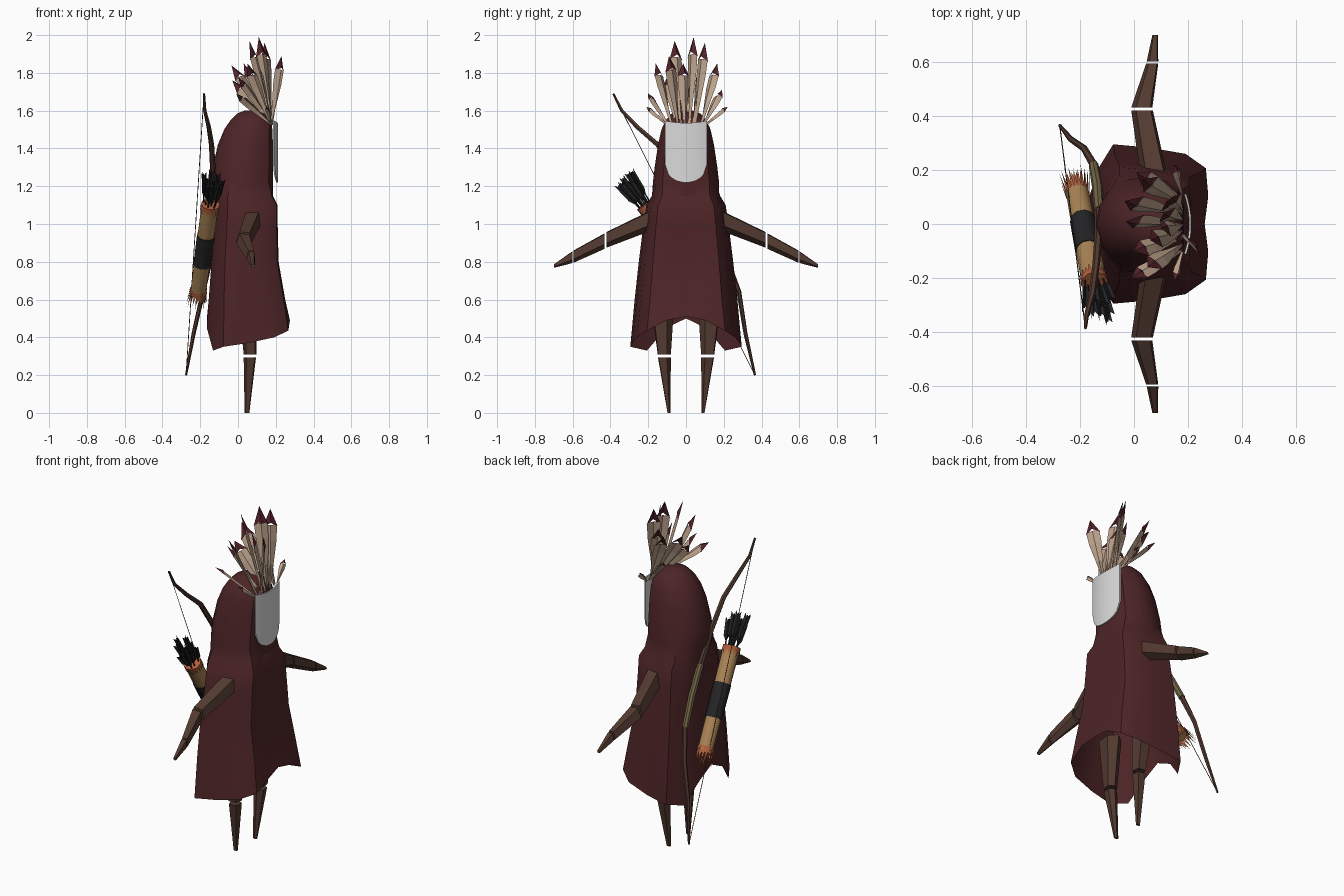
import bpy, bmesh, math, random
from mathutils import Vector

random.seed(4)
cube = bpy.data.objects.get("Cube")
if cube:
    bpy.data.objects.remove(cube, do_unlink=True)


def material(name, r, g, b):
    m = bpy.data.materials.new(name)
    m.use_nodes = True
    m.diffuse_color = (r, g, b, 1)
    bsdf = m.node_tree.nodes["Principled BSDF"]
    bsdf.inputs["Base Color"].default_value = (r, g, b, 1)
    bsdf.inputs["Roughness"].default_value = 0.9
    return m


CLOTH = material("dark red cloth", 0.075, 0.018, 0.02)
BROWN = material("dark brown wood", 0.085, 0.042, 0.03)
WHITE = material("pale mask", 0.7, 0.7, 0.7)
FEATHER = material("beige feather", 0.5, 0.36, 0.26)
TIP = material("dark red feather tip", 0.085, 0.016, 0.022)
TAN = material("tan leather", 0.4, 0.23, 0.09)
BLACK = material("black", 0.018, 0.018, 0.02)
ORANGE = material("orange fringe", 0.42, 0.11, 0.045)
OLIVE = material("olive grip", 0.17, 0.13, 0.06)


def build(name, verts, faces, mats, rule=None, smooth=None):
    me = bpy.data.meshes.new(name)
    me.from_pydata([tuple(v) for v in verts], [], faces)
    bm = bmesh.new()
    bm.from_mesh(me)
    bmesh.ops.recalc_face_normals(bm, faces=bm.faces)
    bm.to_mesh(me)
    bm.free()
    for m in mats:
        me.materials.append(m)
    if rule:
        for p in me.polygons:
            p.material_index = rule(p)
    ob = bpy.data.objects.new(name, me)
    bpy.context.scene.collection.objects.link(ob)
    if smooth:
        bpy.ops.object.select_all(action='DESELECT')
        ob.select_set(True)
        bpy.context.view_layer.objects.active = ob
        bpy.ops.object.shade_smooth_by_angle(angle=math.radians(smooth))
    return ob


def loft(name, rings, mat, start=True, end=True, smooth=None):
    """Skin a row of closed rings, optionally capping the ends."""
    n = len(rings[0])
    verts = [v for r in rings for v in r]
    faces = [(i * n + j, i * n + (j + 1) % n, (i + 1) * n + (j + 1) % n, (i + 1) * n + j)
             for i in range(len(rings) - 1) for j in range(n)]
    if start:
        faces.append(tuple(range(n)))
    if end:
        faces.append(tuple(range(len(verts) - n, len(verts))))
    return build(name, verts, faces, [mat], smooth=smooth)


def circle(c, d, r, n):
    q = Vector(d).to_track_quat('Z', 'Y')
    return [Vector(c) + q @ Vector((r * math.cos(a), r * math.sin(a), 0))
            for a in (2 * math.pi * i / n for i in range(n))]


def tube(name, pts, radii, n, mat, smooth=None):
    pts = [Vector(p) for p in pts]
    rings = []
    for i, p in enumerate(pts):
        d = pts[min(i + 1, len(pts) - 1)] - pts[max(i - 1, 0)]
        rings.append(circle(p, d, radii[i], n))
    return loft(name, rings, mat, smooth=smooth)


# Hooded cloak: half footprints from front centre to back centre, then mirrored
ROBE = [(.94, 0), (1, .35), (.96, .7), (.62, .88), (0, .96), (-.6, 1), (-.85, .7), (-1, .35), (-1, 0)]
HOOD = [(min(1, 1.2 * math.cos(a)), math.sin(a)) for a in (math.pi * i / 8 for i in range(9))]
HEM = [.51, .49, .435, .4, .37, .35, .33, .45, .5]


def cloak_ring(z, back, front, half, plan):
    side = [Vector(((back + front) / 2 + u * (front - back) / 2, v * half,
                    z if z else HEM[i])) for i, (u, v) in enumerate(plan)]
    return side + [Vector((p.x, -p.y, p.z)) for p in side[-2:0:-1]]


rows = [(0, -.165, .275, .295), (.6, -.155, .25, .272), (.8, -.14, .215, .25), (1.0, -.125, .21, .225),
        (1.1, -.12, .21, .21), (1.15, -.115, .185, .18)]
dome = [(1.22, -.112, .185, .175), (1.3, -.105, .185, .166), (1.42, -.08, .185, .148), (1.5, -.05, .182, .13),
        (1.55, -.02, .175, .108), (1.585, .01, .15, .075), (1.602, .045, .11, .035)]
loft("hooded_cloak", [cloak_ring(*r, ROBE) for r in rows] + [cloak_ring(*r, HOOD) for r in dome],
     CLOTH, start=False, smooth=28)

# Face mask: a gently bowed plate with a rounded chin
mask_verts, cols = [], 12
for thick in (0, .008):
    for i in range(cols + 1):
        y = -.112 + .224 * i / cols
        x = .212 - 1.5 * y * y - thick
        k = abs(y) / .112
        mask_verts += [(x, y, 1.535 + .012 * k * k), (x, y, 1.32 - .1 * math.sqrt(max(0, 1 - k ** 2.2)))]
s = 2 * (cols + 1)
mask_faces = []
for i in range(0, 2 * cols, 2):
    mask_faces += [(i, i + 1, i + 3, i + 2), (s + i, s + i + 2, s + i + 3, s + i + 1),
                   (i, i + 2, s + i + 2, s + i), (i + 1, s + i + 1, s + i + 3, i + 3)]
mask_faces += [(0, s, s + 1, 1), (s - 2, s - 1, 2 * s - 1, 2 * s - 2)]
build("face_mask", mask_verts, mask_faces, [WHITE], smooth=30)

# Arms: tapered five-sided segments with small gaps between them
SECTION = [(-1, -.3), (-.55, 1), (.8, .9), (1, -.4), (.1, -1)]


def arm_ring(side, y, x0, x1, z0, z1):
    return [Vector(((x0 + x1) / 2 + u * (x1 - x0) / 2, side * y, (z0 + z1) / 2 + v * (z1 - z0) / 2))
            for u, v in SECTION]


ARM = {"upper_arm": [(.17, .025, .125, .97, 1.08), (.42, -.01, .07, .875, .958)],
       "forearm": [(.432, -.01, .068, .868, .95), (.595, .045, .09, .795, .86)],
       "hand": [(.602, .047, .09, .793, .855), (.7, .068, .088, .768, .786)]}
# Legs: tapered segments ending in pointed feet
LEG = {"thigh": [(.31, .03, .097, .08, .15), (.62, .0, .1, .06, .19)],
       "shin": [(.0, .035, .06, .083, .098), (.292, .03, .095, .08, .148)]}
for label, side in (("left", 1), ("right", -1)):
    for part, rings in ARM.items():
        loft(f"{label}_{part}", [arm_ring(side, *r) for r in rings], BROWN)
    for part, rings in LEG.items():
        loft(f"{label}_{part}", [[Vector((v.x, side * v.z, abs(v.y))) for v in arm_ring(1, *r)]
                                 for r in rings], BROWN)

# Feather crest: folded leaf blades with dark pointed tips
STATIONS = [(0, .1), (.3, .5), (.6, .95), (.8, 1)]
CREST = [(.11, .04, 1.99), (.06, -.06, 1.97), (.14, .1, 1.96), (-.035, .085, 1.84), (.1, -.015, 1.85),
         (.03, .165, 1.85), (.05, -.16, 1.85), (-.01, -.2, 1.69), (.01, .19, 1.71), (.15, .22, 1.62),
         (.15, -.21, 1.62), (0, -.1, 1.78), (.23, -.09, 1.89), (.12, .085, 1.84), (-.03, .01, 1.76)]
for i, tip in enumerate(CREST):
    tip = Vector(tip)
    base = Vector((.175, tip.y * .5, 1.525))
    axis = tip - base
    turn = 0.75 * (1 if tip.y < 0 else -1) + random.uniform(-.2, .2)
    across = axis.cross(Vector((math.cos(turn), math.sin(turn), .35))).normalized()
    out = across.cross(axis).normalized()
    width = min(.036, .11 * axis.length)
    verts = []
    for t, w in STATIONS:
        p = base + axis * t
        verts += [p - across * w * width, p + out * .012, p + across * w * width]
    # The tip starts lower on the midrib and flares a little
    p = base + axis * .77
    verts += [p - across * width * 1.12, base + axis * .83 + out * .015, p + across * width * 1.12, tip]
    faces = [(a + k, a + k + 1, a + k + 4, a + k + 3) for a in (0, 3, 6) for k in (0, 1)]
    faces += [(12, 13, 15), (13, 14, 15)]
    build(f"crest_feather_{i + 1}", verts, faces, [FEATHER, TIP], rule=lambda p: int(len(p.vertices) == 3))

# Quiver on the back
low, high = Vector((-.212, .13, .63)), Vector((-.147, -.215, 1.1))
direction = (high - low).normalized()


def along(t):
    return low.lerp(high, t)


tube("quiver_body", [along(0), along(.5), along(1)], [.042, .045, .047], 10, TAN, 40)
tube("quiver_band", [along(.33), along(.66)], [.047, .049], 10, BLACK, 40)
tube("quiver_rim", [along(.97), along(1.01)], [.05, .05], 10, ORANGE, 40)


def fringe(name, t0, t1, r0, r1, count):
    a, b = circle(along(t0), direction, r0, count), circle(along(t1), direction, r1, count)
    verts, faces = [], []
    for i in range(count):
        j = (i + 1) % count
        end = (b[i] + b[j]) / 2
        end = a[i].lerp(end, random.uniform(.7, 1.1))
        faces.append(tuple(range(len(verts), len(verts) + 3)))
        verts += [a[i], a[j], end]
    build(name, verts, faces, [ORANGE])


fringe("quiver_bottom_fringe", .06, -.13, .045, .058, 22)
fringe("quiver_bottom_fringe_inner", .02, -.1, .043, .047, 16)
fringe("quiver_top_fringe", .98, .91, .05, .051, 20)

# Arrows: thin shafts with three vanes each
for i in range(11):
    a = i * 2.4
    r = .036 * math.sqrt((i + .3) / 11)
    root = circle(along(.95), direction, r, 36)[int(math.degrees(a) / 10) % 36]
    lean = direction + (root - along(.95)) * 4
    end = root + lean * random.uniform(.16, .215)
    tube(f"arrow_shaft_{i + 1}", [root, end], [.004, .004], 5, BLACK)
    verts, faces = [], []
    for k in range(3):
        v = (circle(end, lean, 1, 9)[k * 3] - end) * .017
        n = len(verts)
        verts += [root.lerp(end, .3), root.lerp(end, .5) + v, end + v + lean * .012, end - lean * .015]
        faces.append((n, n + 1, n + 2, n + 3))
    build(f"arrow_vanes_{i + 1}", verts, faces, [BLACK])

# Recurved bow, wrapped grip and string
BOW = [(-.18, -.385, 1.69), (-.176, -.34, 1.6), (-.155, -.26, 1.515), (-.14, -.15, 1.42), (-.132, -.05, 1.27),
       (-.13, .05, 1.1), (-.136, .14, .95), (-.15, .22, .8), (-.185, .28, .64), (-.235, .315, .42),
       (-.275, .365, .2)]
THICK = [.006, .009, .012, .014, .015, .016, .016, .015, .013, .011, .006]
tube("bow", BOW, THICK, 6, BROWN, 40)
tube("bow_grip", BOW[5:8], [.019, .02, .018], 8, OLIVE, 40)
tube("bow_string", [BOW[0], BOW[-1]], [.002, .002], 4, BROWN)
